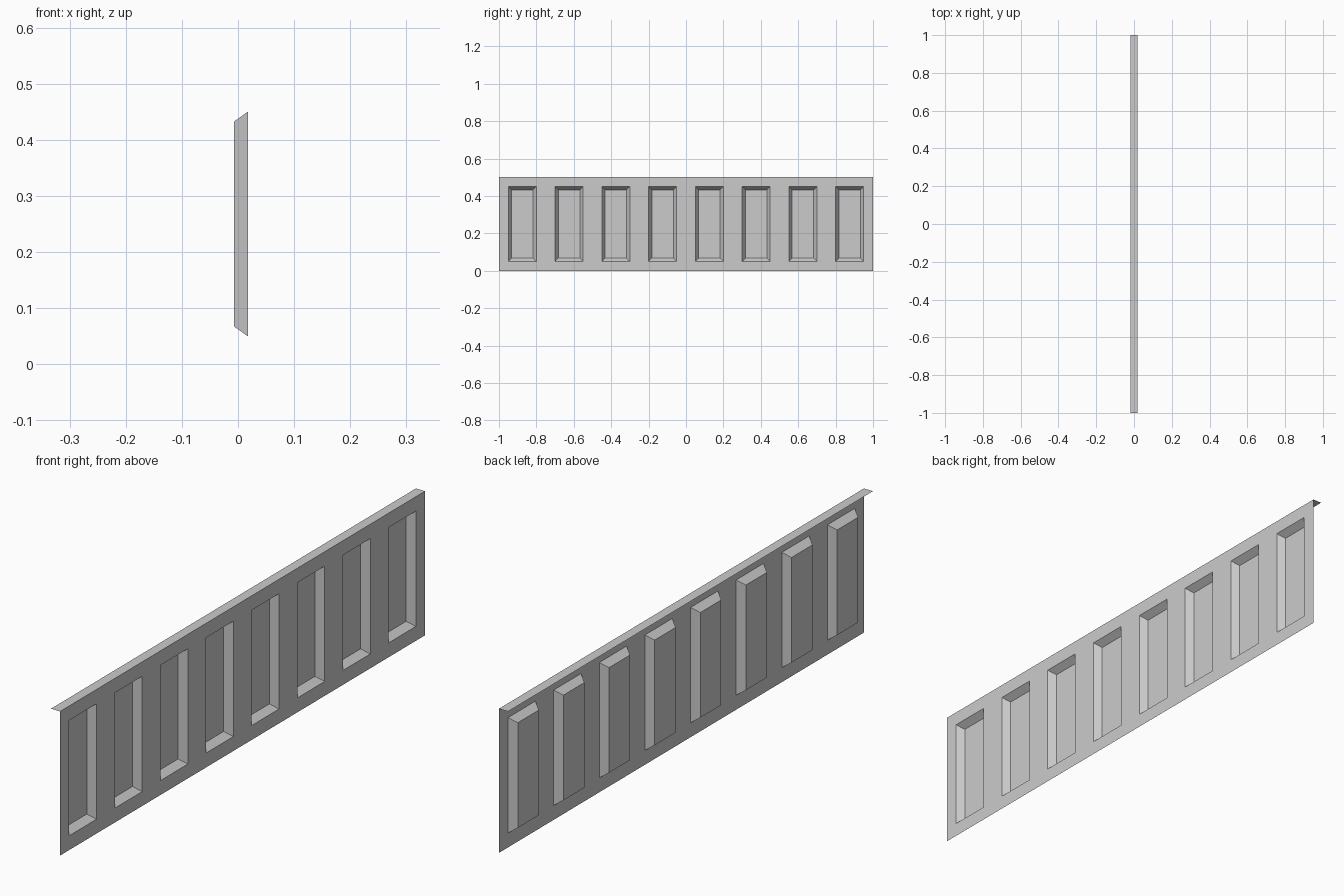
import bpy, bmesh

if "Cube" in bpy.data.objects:
    bpy.data.objects.remove(bpy.data.objects["Cube"])

FRONT, BACK = 0.0175, -0.0175      # sheet plane and rear edge of the lip
HEIGHT, POCKETS, PITCH = 0.5, 8, 0.25
MARGIN, DEPTH = 0.05, 0.025

# grid lines of the pressed sheet
ys = [-1.0]
for i in range(POCKETS):
    y = -1.0 + MARGIN + i * PITCH
    ys += [y, y + 0.15]
ys.append(1.0)
zs = [0.0, MARGIN, HEIGHT - MARGIN, HEIGHT]

bm = bmesh.new()
grid = [[bm.verts.new((FRONT, y, z)) for z in zs] for y in ys]
pockets = []
for i in range(len(ys) - 1):
    for j in range(len(zs) - 1):
        f = bm.faces.new((grid[i][j], grid[i + 1][j],
                          grid[i + 1][j + 1], grid[i][j + 1]))
        if j == 1 and i % 2 == 1:
            pockets.append(f)
bm.normal_update()

# recessed pockets with 45 degree walls
bmesh.ops.inset_individual(bm, faces=pockets, thickness=DEPTH, depth=-DEPTH)

# lip folded back along the top edge
top = [e for e in bm.edges if all(abs(v.co.z - HEIGHT) < 1e-5 for v in e.verts)]
lip = bmesh.ops.extrude_edge_only(bm, edges=top)["geom"]
for v in (g for g in lip if isinstance(g, bmesh.types.BMVert)):
    v.co.x = BACK
bmesh.ops.recalc_face_normals(bm, faces=bm.faces)
bm.normal_update()
if any(f.normal.z < -0.9 and f.calc_center_median().z > HEIGHT - 0.01 for f in bm.faces):
    bmesh.ops.reverse_faces(bm, faces=bm.faces)

mesh = bpy.data.meshes.new("pressed_panel")
bm.to_mesh(mesh)
bm.free()
panel = bpy.data.objects.new("pressed_panel", mesh)
bpy.context.collection.objects.link(panel)
